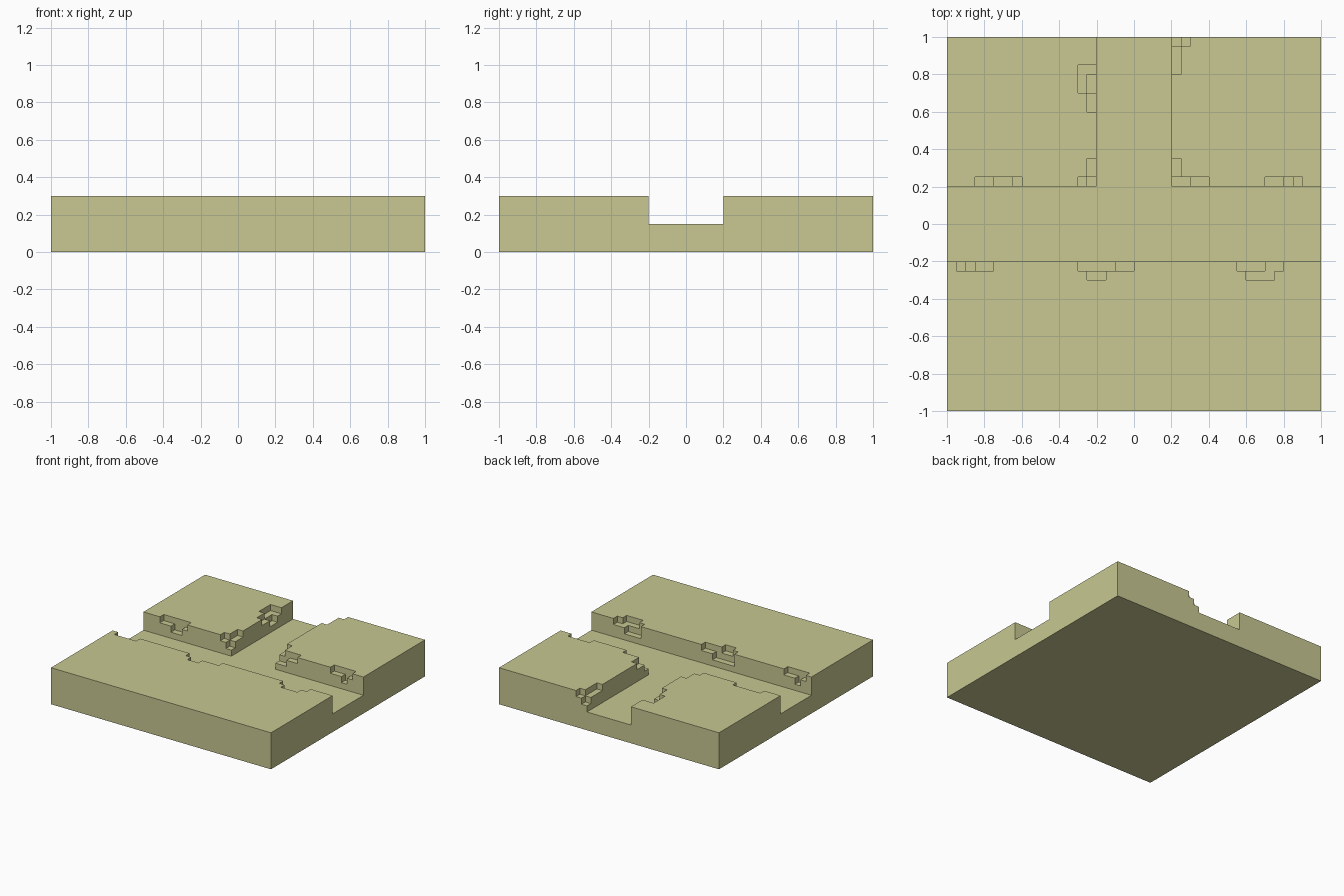
import bpy, bmesh

if "Cube" in bpy.data.objects:
    bpy.data.objects.remove(bpy.data.objects["Cube"])

STEP = 0.05                      # chip size
N = 40                           # cells per side
LEVELS = [0.0, 0.15, 0.2, 0.25, 0.3]

# number of solid layers in every cell: full slab = 4, channel floor = 1
solid = [[4] * N for _ in range(N)]


def carve(x0, x1, y0, y1, layers):
    """Lower a rectangle of the slab to the given number of layers."""
    i0, i1, j0, j1 = (round((v + 1) / STEP) for v in (x0, x1, y0, y1))
    for i in range(i0, i1):
        for j in range(j0, j1):
            solid[i][j] = layers


# T-shaped channel
carve(-1, 1, -0.2, 0.2, 1)
carve(-0.2, 0.2, 0.2, 1, 1)

# shallow chips (one step down)
for r in [(-0.85, -0.6, 0.2, 0.25), (-0.3, -0.2, 0.2, 0.25), (-0.25, -0.2, 0.25, 0.35),
          (-0.3, -0.2, 0.7, 0.85), (-0.25, -0.2, 0.6, 0.7),
          (0.2, 0.25, 0.8, 1.0), (0.2, 0.3, 0.95, 1.0),
          (0.2, 0.4, 0.2, 0.25), (0.2, 0.25, 0.25, 0.35), (0.7, 0.9, 0.2, 0.25),
          (-0.95, -0.75, -0.25, -0.2), (-0.3, 0.0, -0.25, -0.2), (-0.25, -0.15, -0.3, -0.25),
          (0.55, 0.8, -0.25, -0.2), (0.6, 0.75, -0.3, -0.25)]:
    carve(*r, 3)

# deep chips (two steps down)
for r in [(-0.75, -0.65, 0.2, 0.25), (-0.25, -0.2, 0.2, 0.25), (-0.25, -0.2, 0.7, 0.8),
          (0.2, 0.25, 0.95, 1.0), (0.2, 0.3, 0.2, 0.25), (0.8, 0.85, 0.2, 0.25),
          (-0.9, -0.85, -0.25, -0.2), (-0.3, -0.1, -0.25, -0.2), (0.55, 0.7, -0.25, -0.2)]:
    carve(*r, 2)


def height(i, j):
    return solid[i][j] if 0 <= i < N and 0 <= j < N else 0


# skin the solid cells
bm = bmesh.new()
verts = {}


def vert(i, j, k):
    if (i, j, k) not in verts:
        verts[i, j, k] = bm.verts.new((i * STEP - 1, j * STEP - 1, LEVELS[k]))
    return verts[i, j, k]


def quad(*corners):
    bm.faces.new([vert(*c) for c in corners])


for i in range(N):
    for j in range(N):
        h = solid[i][j]
        ring = [(i, j), (i + 1, j), (i + 1, j + 1), (i, j + 1)]
        quad(*[(a, b, h) for a, b in ring])
        quad(*[(a, b, 0) for a, b in reversed(ring)])
        for s, (di, dj) in enumerate([(0, -1), (1, 0), (0, 1), (-1, 0)]):
            p, q = ring[s], ring[(s + 1) % 4]
            for k in range(height(i + di, j + dj), h):
                quad((*p, k), (*q, k), (*q, k + 1), (*p, k + 1))

# merge flat areas into single faces
bmesh.ops.dissolve_limit(bm, angle_limit=0.01, verts=bm.verts[:], edges=bm.edges[:])

mesh = bpy.data.meshes.new("channel_slab")
bm.to_mesh(mesh)
bm.free()
slab = bpy.data.objects.new("channel_slab", mesh)
bpy.context.collection.objects.link(slab)

mat = bpy.data.materials.new("khaki_stone")
mat.diffuse_color = (0.58, 0.58, 0.29, 1)
mat.use_nodes = True
mat.node_tree.nodes["Principled BSDF"].inputs["Base Color"].default_value = mat.diffuse_color
mesh.materials.append(mat)
